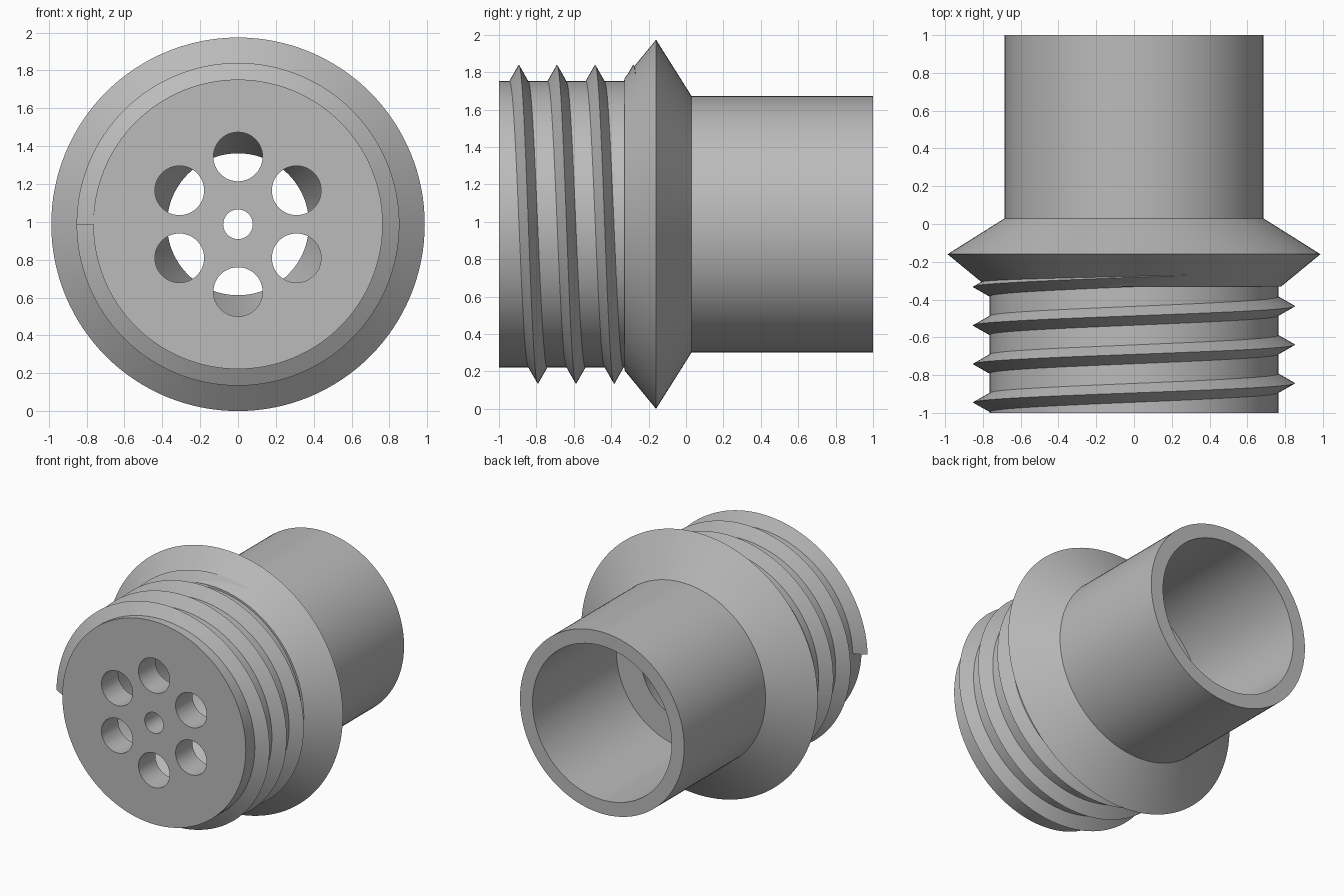
import bpy, bmesh, math
from mathutils import Vector

cube = bpy.data.objects.get("Cube")
if cube:
    bpy.data.objects.remove(cube, do_unlink=True)

CENTRE_Z = 0.987
SEGMENTS = 128

grey = bpy.data.materials.new("plain grey")
grey.use_nodes = True
colour = (0.5, 0.5, 0.5, 1)
grey.diffuse_color = colour
grey.node_tree.nodes["Principled BSDF"].inputs["Base Color"].default_value = colour


def sweep(name, profile, turns=1.0, pitch=0.0):
    """Turn a closed (radius, y) profile about the y axis, as a ring or a helix."""
    bm = bmesh.new()
    steps = round(SEGMENTS * turns)
    ring = pitch == 0
    rows = []
    for i in range(steps if ring else steps + 1):
        a = math.tau * i / SEGMENTS
        shift = pitch * i / SEGMENTS
        rows.append([bm.verts.new((-r * math.cos(a), y + shift, CENTRE_Z + r * math.sin(a)))
                     for r, y in profile])
    n = len(profile)
    for i in range(steps):
        a, b = rows[i], rows[(i + 1) % len(rows)]
        for j in range(n):
            k = (j + 1) % n
            bm.faces.new((a[j], a[k], b[k], b[j]))
    if not ring:
        bm.faces.new(rows[0])
        bm.faces.new(rows[-1])
    bmesh.ops.recalc_face_normals(bm, faces=bm.faces)
    mesh = bpy.data.meshes.new(name)
    bm.to_mesh(mesh)
    bm.free()
    mesh.materials.append(grey)
    obj = bpy.data.objects.new(name, mesh)
    bpy.context.collection.objects.link(obj)
    return obj


def smooth(obj):
    bpy.ops.object.select_all(action='DESELECT')
    obj.select_set(True)
    bpy.context.view_layer.objects.active = obj
    bpy.ops.object.shade_smooth_by_angle(angle=math.radians(25))


# Hollow body: perforated end plate, collar, tail tube, tapered chamber
body = sweep("nozzle_body", [
    (0.078, -1), (0.765, -1), (0.765, -0.33), (0.78, -0.33),
    (0.987, -0.16), (0.685, 0.03), (0.685, 1), (0.58, 1),
    (0.58, 0), (0.375, 0), (0.62, -0.8), (0.078, -0.8)])

# Six outlet holes around the centre hole
for i in range(6):
    a = math.tau * i / 6 + math.pi / 6
    bpy.ops.mesh.primitive_cylinder_add(
        vertices=48, radius=0.13, depth=0.3, rotation=(math.pi / 2, 0, 0),
        location=(0.357 * math.cos(a), -0.92, CENTRE_Z + 0.357 * math.sin(a)))
    cutter = bpy.context.object
    cutter.name = f"hole_cutter_{i + 1}"
    cutter.data.materials.append(grey)
    cutter.hide_render = True
    cut = body.modifiers.new(f"outlet_hole_{i + 1}", 'BOOLEAN')
    cut.operation = 'DIFFERENCE'
    cut.solver = 'EXACT'
    cut.object = cutter
    bpy.context.view_layer.objects.active = body
    bpy.ops.object.modifier_apply(modifier=cut.name)
    bpy.data.objects.remove(cutter, do_unlink=True)
smooth(body)

# Screw thread with a V section, running into the collar
thread = sweep("screw_thread", [
    (0.74, -0.995), (0.765, -0.995), (0.853, -0.945), (0.765, -0.895), (0.74, -0.895)],
    turns=3.4, pitch=0.204)
smooth(thread)
